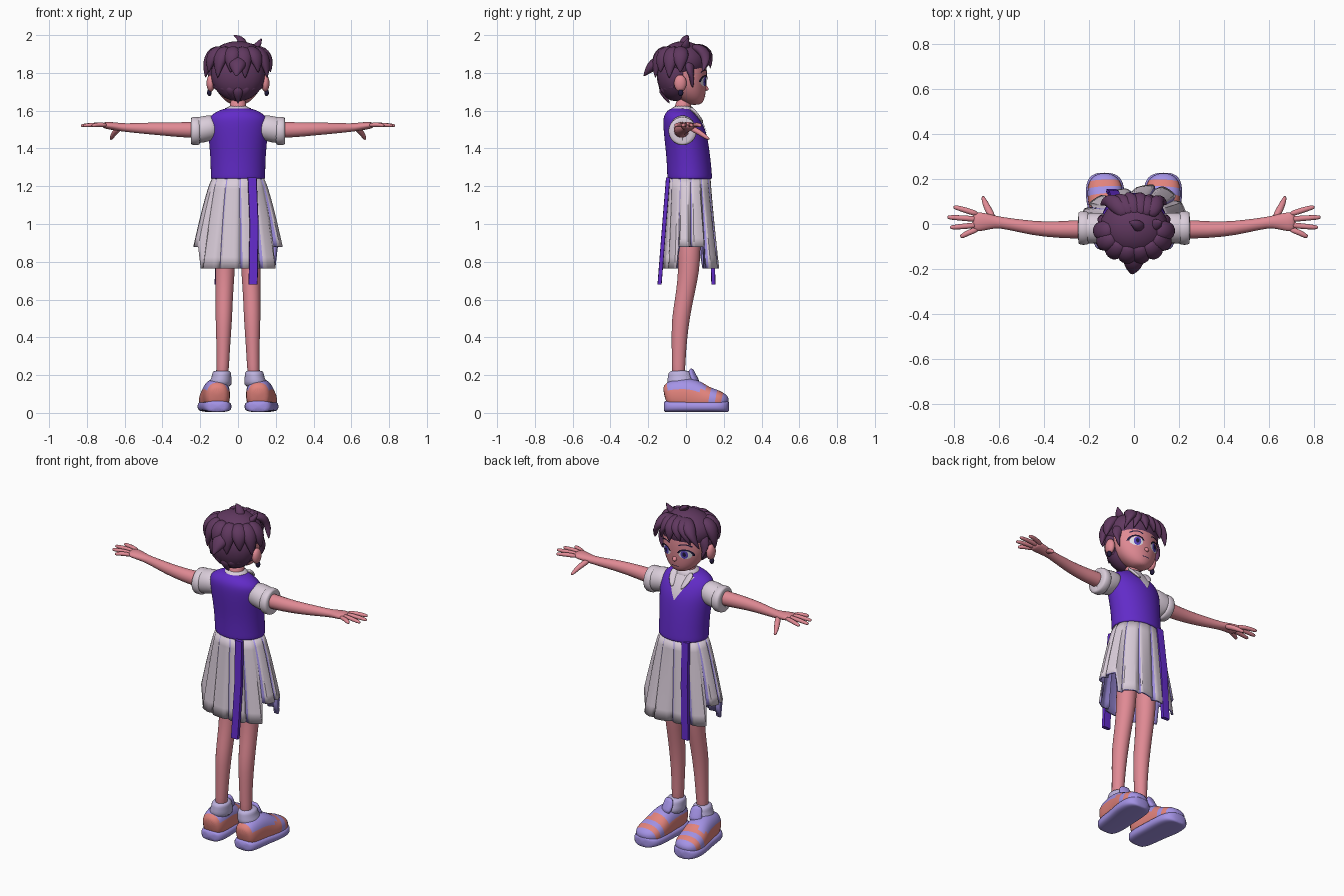
import bpy, bmesh, math
from mathutils import Vector, Quaternion

cube = bpy.data.objects.get("Cube")
if cube:
    bpy.data.objects.remove(cube, do_unlink=True)


def colour(name, hexa):
    rgb = [int(hexa[i:i + 2], 16) / 255 for i in (0, 2, 4)]
    lin = [c / 12.92 if c < 0.04 else ((c + 0.055) / 1.055) ** 2.4 for c in rgb] + [1]
    m = bpy.data.materials.new(name)
    m.use_nodes = True
    m.diffuse_color = lin
    m.node_tree.nodes["Principled BSDF"].inputs["Base Color"].default_value = lin
    return m


SKIN = colour("skin", "E08A94")
HAIR = colour("plum_hair", "60385F")
VEST = colour("violet_knit", "622BC8")
SHIRT = colour("pale_cloth", "DACDDA")
LAV = colour("lavender", "A493E6")
CORAL = colour("coral", "E2837C")
DARK = colour("dark_navy", "211A3C")
IRIS = colour("iris_violet", "5A45C0")
WHITE = colour("eye_white", "F2EEF6")
LILAC = colour("pale_lilac", "BDB2DE")


def finish(name, bm, mats, sub=0, rule=None):
    bmesh.ops.recalc_face_normals(bm, faces=bm.faces[:])
    for f in bm.faces:
        f.smooth = True
        if rule:
            f.material_index = rule(f.calc_center_median())
    me = bpy.data.meshes.new(name)
    bm.to_mesh(me)
    bm.free()
    for m in mats:
        me.materials.append(m)
    ob = bpy.data.objects.new(name, me)
    bpy.context.collection.objects.link(ob)
    if sub:
        ob.modifiers.new("Subdivision", "SUBSURF").levels = sub
        ob.modifiers[-1].render_levels = sub
    return ob


def tube(name, rows, mats, n=16, upright=False, sub=1, s=1, floor=None, rule=None, box=1.0):
    """Loft of elliptical rings; each row is x, y, z, horizontal radius, other radius."""
    bm = bmesh.new()
    pts = [Vector((r[0] * s, r[1], r[2])) for r in rows]
    rings = []
    for i, r in enumerate(rows):
        t = pts[min(i + 1, len(pts) - 1)] - pts[max(i - 1, 0)]
        q = Quaternion() if upright else t.to_track_quat('Z', 'Y')
        ring = []
        for k in range(n):
            a = math.tau * k / n
            c, d = [math.copysign(abs(v) ** box, v) for v in (math.cos(a), math.sin(a))]
            p = pts[i] + q @ Vector((r[3] * c, r[4] * d, 0))
            if floor is not None:
                p.z = max(p.z, floor)
            ring.append(bm.verts.new(p))
        rings.append(ring)
    for a, b in zip(rings, rings[1:]):
        for k in range(n):
            bm.faces.new((a[k], a[(k + 1) % n], b[(k + 1) % n], b[k]))
    bm.faces.new(rings[0])
    bm.faces.new(rings[-1])
    return finish(name, bm, mats, sub, rule)


def plate(name, fn, mat, target, offset, nu=12, nv=5):
    """Thin painted patch laid on the front of the target."""
    bm = bmesh.new()
    grid = []
    for j in range(nv + 1):
        row = [fn(i / nu, j / nv) for i in range(nu + 1)]
        grid.append([bm.verts.new((x, 0.4, z)) for x, z in row])
    for a, b in zip(grid, grid[1:]):
        for i in range(nu):
            bm.faces.new((a[i], a[i + 1], b[i + 1], b[i]))
    ob = finish(name, bm, [mat])
    m = ob.modifiers.new("Lay on", "SHRINKWRAP")
    m.target, m.wrap_method, m.wrap_mode = target, 'PROJECT', 'ABOVE_SURFACE'
    m.use_project_y, m.use_positive_direction, m.use_negative_direction = True, False, True
    m.offset = offset


def ellipsoid(name, c, r, mat):
    bm = bmesh.new()
    bmesh.ops.create_uvsphere(bm, u_segments=20, v_segments=12, radius=1)
    for v in bm.verts:
        v.co = Vector(c) + Vector(a * b for a, b in zip(v.co, r))
    return finish(name, bm, [mat])


def lock(name, a, b, c, r):
    """Tapering curved lock of hair."""
    a, b, c = Vector(a), Vector(b), Vector(c)
    rows = []
    for t, k in ((0, .6), (.25, 1), (.5, .95), (.75, .6), (1, .05)):
        p = a * (1 - t) ** 2 + b * 2 * t * (1 - t) + c * t * t
        rows.append((*p, r * k, r * k * .7))
    tube(name, rows, [HAIR], n=8)


# Head, neck and nose
head = tube("head", [(0, y, z, rx, ry) for z, y, rx, ry in (
    (1.63, .045, .03, .03), (1.65, .035, .068, .06), (1.69, .02, .105, .085), (1.75, .005, .13, .105),
    (1.82, 0, .137, .113), (1.9, 0, .115, .1), (1.95, 0, .05, .05))], [SKIN], 24, True, 2)
tube("neck", [(0, -.03, 1.55, .05, .05), (0, -.02, 1.6, .045, .043), (0, -.005, 1.68, .045, .045)],
     [SKIN], upright=True)
tube("nose", [(0, .09, 1.735, .012, .01), (0, .11, 1.715, .017, .014), (0, .118, 1.708, .008, .006)], [SKIN], 8)

# Face details
for s, side in ((1, "left"), (-1, "right")):
    def disc(cx, cz, rx, rz, a0=0, a1=math.tau, inner=0.0):
        def fn(u, v):
            a, r = a0 + (a1 - a0) * u, inner + (1 - inner) * v
            return s * (cx + rx * r * math.cos(a)), cz + rz * r * math.sin(a)
        return fn
    plate(side + "_eye_white", disc(.06, 1.755, .034, .026), WHITE, head, .002, 20)
    plate(side + "_iris", disc(.057, 1.756, .019, .025), IRIS, head, .004, 20)
    plate(side + "_pupil", disc(.057, 1.757, .009, .013), DARK, head, .006, 16)
    plate(side + "_upper_lash", disc(.062, 1.755, .042, .034, -.1, 2.9, .76), DARK, head, .007, 20, 3)
    plate(side + "_brow", disc(.06, 1.79, .044, .028, .5, 2.5, .78), DARK, head, .004, 16, 3)
    ellipsoid(side + "_ear", (s * .145, -.03, 1.745), (.022, .033, .045), SKIN)
    ellipsoid(side + "_earring", (s * .152, -.028, 1.695), (.012, .014, .018), DARK)
plate("mouth", lambda u, v: ((u - .5) * .045, 1.674 + .004 * v), DARK, head, .002, 8, 1)

# Hair volume
ellipsoid("hair_crown", (0, -.015, 1.86), (.152, .13, .108), HAIR)
ellipsoid("hair_back", (0, -.055, 1.79), (.143, .1, .14), HAIR)
for i in range(9):
    a = math.radians(188 + 20.5 * i)
    c, d = math.cos(a), math.sin(a)
    lock("nape_lock", (.11 * c, -.035 + .08 * d, 1.8), (.15 * c, -.04 + .12 * d, 1.73),
         (.085 * c, -.03 + .055 * d, 1.635 + .07 * abs(c)), .042)
for i in range(8):
    a = math.radians(180 + 25.7 * i)
    c, d = math.cos(a), math.sin(a)
    lock("flick_lock", (.09 * c, -.03 + .06 * d, 1.93), (.175 * c, -.03 + .145 * d, 1.9),
         (.172 * c, -.03 + .135 * d, 1.77 + .03 * (i % 2)), .05)
lock("back_spike", (0, -.1, 1.87), (0, -.18, 1.86), (-.01, -.225, 1.78), .055)
lock("top_tuft", (.03, -.03, 1.93), (.03, 0, 1.985), (-.025, .01, 2.0), .03)
lock("side_tuft", (.07, -.01, 1.92), (.11, 0, 1.94), (.125, .01, 1.985), .028)
for x, tip, z in ((-.1, -.15, 1.8), (-.06, -.1, 1.82), (-.02, -.045, 1.835), (.02, .02, 1.82),
                  (.06, .09, 1.82), (.1, .145, 1.8)):
    lock("fringe_lock", (x * .5 + .02, .03, 1.94), (x * 1.1, .15, 1.93), (tip, .135 - abs(tip) * .35, z), .042)
for s in (-1, 1):
    lock("temple_lock", (s * .12, .01, 1.87), (s * .16, .03, 1.8), (s * .128, .035, 1.72), .032)

# Vest, neckline and collar
vest = tube("vest", [(0, y, z, rx, ry) for z, y, rx, ry in (
    (1.235, .02, .138, .113), (1.24, .02, .147, .12), (1.28, .018, .145, .119), (1.36, .012, .148, .117),
    (1.44, .002, .155, .116), (1.5, -.008, .162, .112), (1.55, -.022, .16, .1), (1.58, -.03, .14, .085),
    (1.605, -.03, .095, .065), (1.615, -.025, .05, .045))], [VEST], 24, True, 2)
plate("shirt_front", lambda u, v: ((u - .5) * .15 * v, 1.47 + .125 * v), SHIRT, vest, .005, 12, 10)
tube("collar", [(0, -.02, 1.575, .085, .075), (0, -.02, 1.6, .073, .066), (0, -.015, 1.63, .055, .052)],
     [SHIRT], upright=True)
for s in (-1, 1):
    tube("collar_point", [(.058, .02, 1.62, .02, .012), (.045, .06, 1.575, .03, .01), (.03, .093, 1.535, .006, .006)],
         [SHIRT], 8, s=s)

# Pleated skirt with long front and back panels and short sides
bm = bmesh.new()
N, ROWS, PLEATS = 120, 8, 12
cols = []
for k in range(N):
    a = math.tau * k / N
    c, d = math.cos(a), math.sin(a)
    hem = .88 if abs(c) > .88 else .765
    saw = (k * PLEATS / N) % 1
    bulge = .04 * max(0, math.sin(2 * a)) if c > 0 and d > 0 else 0
    col = []
    for j in range(ROWS + 1):
        t = j / ROWS
        f = 1 - .11 * (.25 + .75 * t) * max(0, 1 - abs(saw - .1) / .15)
        rx, ry = .137 + .1 * t ** .8, .112 + (.03 + bulge) * t
        col.append(bm.verts.new((rx * f * c, .018 + ry * f * d, 1.245 + (hem - 1.245) * t)))
    cols.append(col)
for k in range(N):
    a, b = cols[k], cols[(k + 1) % N]
    for j in range(ROWS):
        f = bm.faces.new((a[j], b[j], b[j + 1], a[j + 1]))
skirt = finish("skirt", bm, [SHIRT, LAV])
fold = N // PLEATS
for p in skirt.data.polygons:
    p.material_index = 1 if (p.index // ROWS) % fold == 1 else 0
skirt.data.set_sharp_from_angle(angle=math.radians(25))
m = skirt.modifiers.new("Thickness", "SOLIDIFY")
m.thickness, m.offset = .01, -1
m.material_offset = m.material_offset_rim = 1

# Hanging ribbons, one behind and one in front
for name, s, rows in (("back_ribbon", 1, ((.075, -.095, 1.245), (.085, -.115, 1.0), (.08, -.14, .68))),
                      ("front_ribbon", -1, ((.08, .115, 1.245), (.09, .138, 1.0), (.1, .145, .68)))):
    ob = tube(name, [(*r, .024, .011) for r in rows], [VEST], 8, True, 0, s, box=.3)
    ob.data.set_sharp_from_angle(angle=math.radians(35))

# Limbs, sleeves and shoes
for s, side in ((1, "left"), (-1, "right")):
    tube(side + "_sleeve", [(x, -.018, z, r, r) for x, z, r in (
        (.1, 1.515, .06), (.15, 1.51, .07), (.2, 1.497, .07), (.235, 1.492, .07))], [SHIRT], s=s)
    tube(side + "_cuff", [(x, -.018, 1.492, r, r) for x, r in (
        (.2, .07), (.205, .077), (.245, .077), (.25, .068), (.247, .05))], [SHIRT], s=s)
    tube(side + "_arm", [(.15, -.02, 1.5, .045, .045), (.26, -.025, 1.497, .042, .043), (.4, -.025, 1.503, .034, .035),
                         (.5, -.01, 1.507, .03, .03), (.6, .008, 1.51, .024, .022), (.64, .01, 1.515, .034, .022),
                         (.69, .01, 1.522, .045, .02), (.72, .01, 1.523, .042, .015)], [SKIN], s=s)
    for name, y, x1, y1 in (("index", .042, .805, .075), ("middle", .02, .832, .03),
                            ("ring", -.003, .82, -.015), ("little", -.022, .775, -.055)):
        tube(f"{side}_{name}_finger", [(.69, y, 1.523, .014, .013), (.74, (y + y1) / 2, 1.527, .014, .013),
                                       (x1 - .01, y1, 1.522, .012, .011), (x1, y1, 1.52, .006, .006)], [SKIN], 8, s=s)
    tube(side + "_thumb", [(.625, .02, 1.51, .018, .018), (.65, .065, 1.49, .018, .016),
                           (.668, .105, 1.46, .013, .012), (.674, .125, 1.447, .006, .006)], [SKIN], 8, s=s)
    tube(side + "_leg", [(x, y, z, r, r * 1.08) for z, x, y, r in (
        (.15, .085, -.04, .032), (.25, .08, -.04, .033), (.4, .077, -.035, .039), (.5, .075, -.028, .045),
        (.6, .073, -.01, .046), (.7, .07, .008, .05), (.8, .068, .018, .055), (1.0, .066, .02, .058))],
        [SKIN], upright=True, s=s)
    tube(side + "_sock", [(.095, -.025, .13, .062, .07), (.092, -.025, .17, .06, .078), (.087, -.03, .19, .052, .066),
                          (.086, -.032, .215, .052, .064), (.086, -.032, .225, .04, .045)],
         [LILAC], upright=True, s=s)
    tube(side + "_shoe_tongue", [(.1, .06, .15, .04, .02), (.092, .035, .195, .038, .018),
                                 (.09, .025, .238, .03, .012)], [LAV], 12, s=s)
    shoe = [(-.115, .108, .09, .035, .04), (-.1, .108, .095, .06, .07), (-.05, .11, .095, .07, .085),
            (0, .114, .095, .072, .09), (.04, .118, .09, .074, .088), (.075, .122, .08, .077, .08),
            (.1, .125, .075, .079, .07), (.125, .128, .07, .08, .064), (.16, .13, .065, .078, .058),
            (.19, .132, .06, .07, .048), (.212, .132, .055, .05, .036), (.222, .132, .05, .02, .015)]

    # Coral side panels and toe stripes, lavender elsewhere
    def shoe_rule(p):
        return 1 if (p.z < .12 and p.y < .1) or .16 < p.y < .195 or .1 < p.y < .13 or p.y < -.09 else 0
    tube(side + "_shoe", [(x, y, z, rx, rz) for y, x, z, rx, rz in shoe], [LAV, CORAL], 20,
         s=s, floor=.03, rule=shoe_rule, box=.85)
    tube(side + "_sole", [(x, y * 1.03, .034, rx + .008, .03) for y, x, z, rx, rz in shoe], [LAV], 16,
         s=s, floor=0, box=.6)
